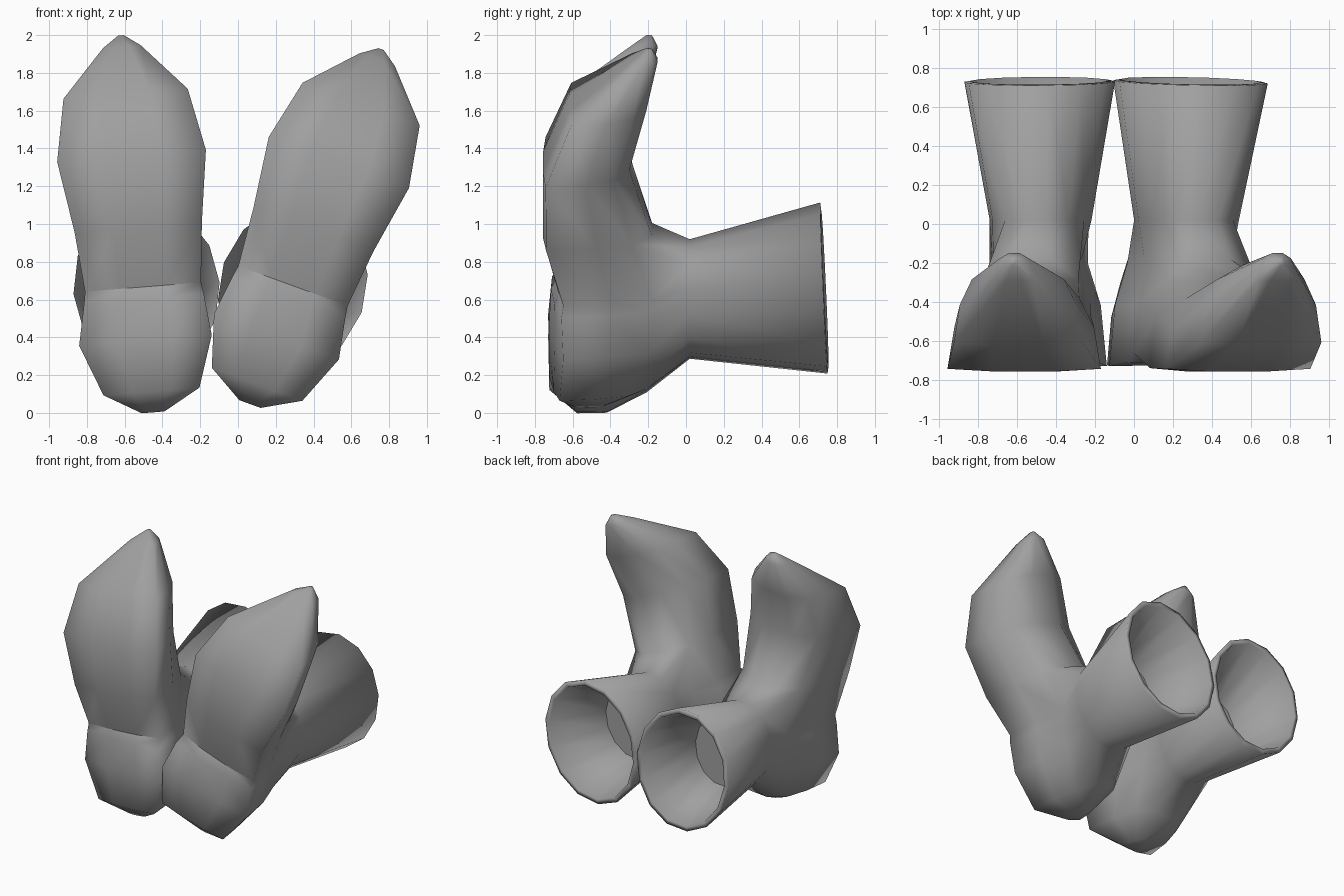
import bpy, bmesh
from math import sin, cos, pi, radians
from mathutils import Matrix

if "Cube" in bpy.data.objects:
    bpy.data.objects.remove(bpy.data.objects["Cube"])

# Flat-soled cross-section: x across (half-widths), t from sole (0) to instep (1)
HALF = [(0.4, 0), (1, 0.03), (0.91, 0.5), (0.72, 0.82), (0.3, 1)]
SECTION = HALF + [(-x, t) for x, t in reversed(HALF)]
BACK_COLUMNS = (3, 4, 5)          # where the leg grows out of the foot

# Foot rings from heel to toe: height, centre x, half width, sole y, instep y,
# set-back of the sole at its inner and outer edge (the heel is skewed)
FOOT = [
    (-0.383, 0.02, 0.06, -0.58, -0.42, 0, 0),
    (-0.272, 0.02, 0.255, -0.745, -0.21, 0.005, 0.06),
    (0.00, 0.01, 0.352, -0.75, -0.08, 0, 0.08),
    (0.22, 0.02, 0.318, -0.75, -0.06, 0.02, 0.07),
    (0.283, 0.02, 0.308, -0.745, -0.06, 0.06, 0.075),
    (0.60, 0.02, 0.338, -0.757, -0.18, 0, 0),
    (0.98, 0.015, 0.395, -0.757, -0.30, 0, 0),
    (1.31, 0.01, 0.33, -0.62, -0.21, 0, 0),
    (1.56, 0.01, 0.10, -0.29, -0.15, 0, 0),
    (1.62, 0.01, 0.015, -0.21, -0.18, 0, 0),
]
CREASE = 4                        # ring at the top of the heel
LEG_ROWS = range(1, 5)

# Leg rings from ankle to cuff and back inside: y, centre z, half width, half height
LEG = [
    (0.02, 0.215, 0.262, 0.318),
    (0.73, 0.275, 0.388, 0.458),
    (0.735, 0.275, 0.355, 0.42),
    (0.25, 0.23, 0.225, 0.265),
]

# dark grey shared by both boots
grey = bpy.data.materials.new("dark_grey")
grey.diffuse_color = (0.35, 0.35, 0.35, 1)
grey.use_nodes = True
grey.node_tree.nodes["Principled BSDF"].inputs["Base Color"].default_value = grey.diffuse_color


def build_boot(name, pivot, turn, mirror, leg_x):
    bm = bmesh.new()

    # foot
    rings = []
    for z, cx, hw, yf, yb, inner, outer in FOOT:
        ring = []
        for x, t in SECTION:
            y = yf + t * (yb - yf)
            if t < 0.1:
                y += outer + (inner - outer) * (1 + x) / 2
            ring.append(bm.verts.new((cx + x * hw, y, z)))
        rings.append(ring)
    n = len(SECTION)
    for r in range(len(rings) - 1):
        for c in range(n):
            if r in LEG_ROWS and c in BACK_COLUMNS:
                continue
            d = (c + 1) % n
            bm.faces.new((rings[r][c], rings[r][d], rings[r + 1][d], rings[r + 1][c]))
    bm.faces.new(rings[0])
    bm.faces.new(rings[-1])
    # hard edge along the front of the heel
    top = rings[CREASE]
    for a, b in ((-2, -1), (-1, 0), (0, 1)):
        bm.edges.get((top[a], top[b])).smooth = False
    # unused points inside the leg opening
    bmesh.ops.delete(bm, geom=[v for v in bm.verts if not v.link_faces], context='VERTS')

    # hollow leg
    sides = 14
    tubes = []
    for y, cz, hw, hh in LEG:
        tilt = 0.02 if y > 0.5 else 0
        ring = []
        for i in range(sides):
            a = 2 * pi * (i + 0.5) / sides - pi / 2
            ring.append(bm.verts.new((leg_x + hw * cos(a), y - tilt * sin(a), cz + hh * sin(a))))
        tubes.append(ring)
    for a, b in zip(tubes, tubes[1:]):
        for i in range(sides):
            j = (i + 1) % sides
            bm.faces.new((a[i], a[j], b[j], b[i]))
    floor = bm.faces.new(tubes[-1])
    for e in floor.edges:
        e.smooth = False

    # ankle joins the two open loops
    open_edges = [e for e in bm.edges if len(e.link_faces) == 1]
    bmesh.ops.bridge_loops(bm, edges=open_edges)

    # pose
    if mirror:
        bm.transform(Matrix.Diagonal((-1, 1, 1, 1)))
    bm.transform(Matrix.Translation((pivot[0], 0, pivot[1])) @
                 Matrix.Rotation(radians(turn), 4, 'Y'))
    bmesh.ops.recalc_face_normals(bm, faces=bm.faces[:])
    mesh = bpy.data.meshes.new(name)
    bm.to_mesh(mesh)
    bm.free()
    mesh.materials.append(grey)
    obj = bpy.data.objects.new(name, mesh)
    bpy.context.collection.objects.link(obj)

    # soft shading everywhere except the marked edges
    bpy.ops.object.select_all(action='DESELECT')
    obj.select_set(True)
    bpy.context.view_layer.objects.active = obj
    bpy.ops.object.shade_smooth_by_angle(angle=radians(130), keep_sharp_edges=True)


build_boot("left_boot", (-0.5, 0.383), -4.6, False, 0.038)
build_boot("right_boot", (0.213, 0.40), 20, True, 0.018)
